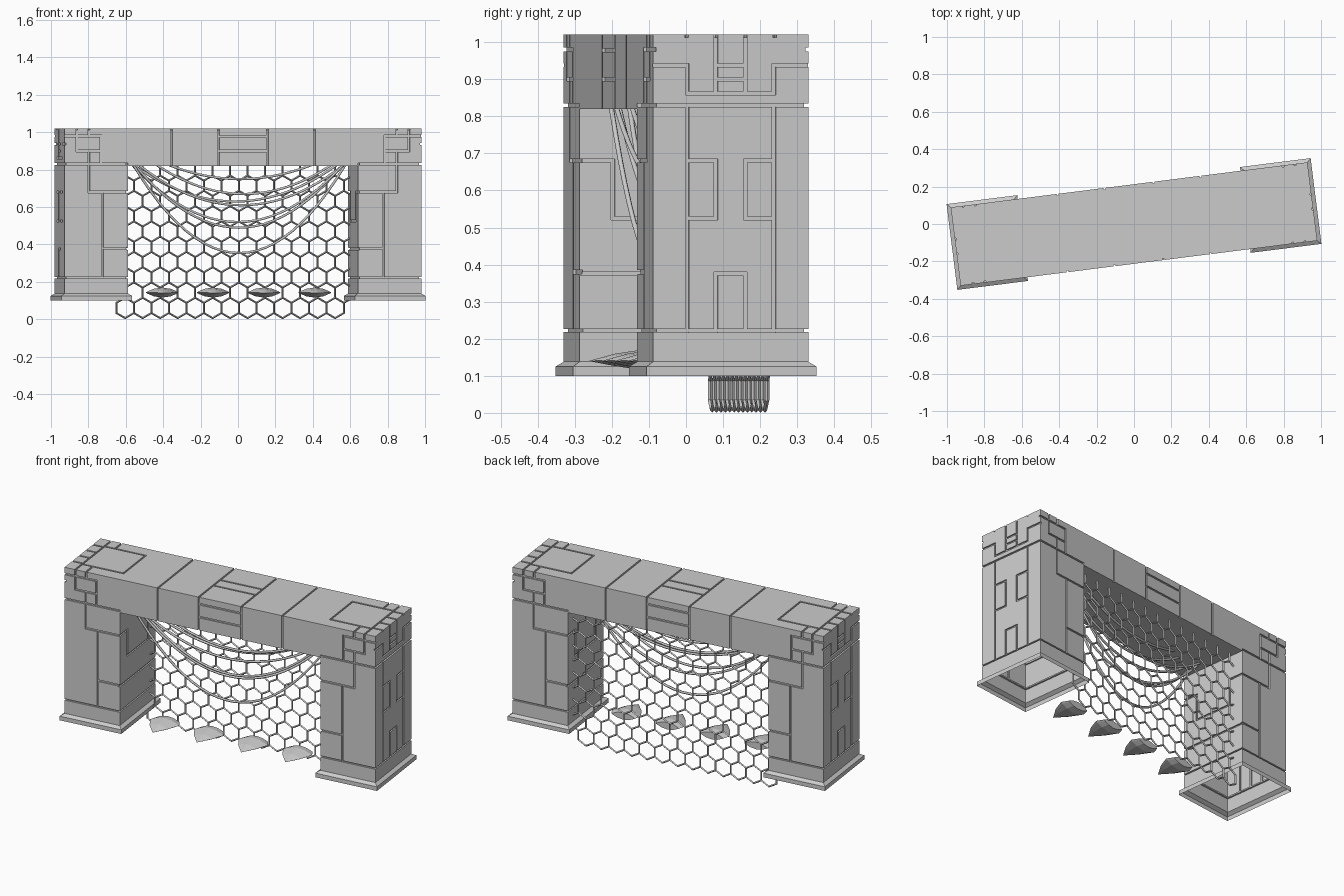
import bpy, bmesh, math
from mathutils import Matrix, Vector

if "Cube" in bpy.data.objects:
    bpy.data.objects.remove(bpy.data.objects["Cube"])

TURN = math.radians(7.2)      # the whole gate stands at a slight angle
OUT, INN, HALF = 0.961, 0.62, 0.211
TOP, UNDER, BASE, NECK = 1.02, 0.82, 0.222, 0.83

stone = bpy.data.materials.new("grey stone")
stone.use_nodes = True
GREY = (0.6, 0.6, 0.6, 1)
stone.diffuse_color = GREY
stone.node_tree.nodes["Principled BSDF"].inputs["Base Color"].default_value = GREY


def make(name, bm):
    bmesh.ops.recalc_face_normals(bm, faces=bm.faces)
    me = bpy.data.meshes.new(name)
    bm.to_mesh(me)
    bm.free()
    ob = bpy.data.objects.new(name, me)
    bpy.context.collection.objects.link(ob)
    ob.rotation_euler.z = TURN
    me.materials.append(stone)
    return ob


def box(bm, lo, hi):
    lo, hi = Vector(lo), Vector(hi)
    size = Matrix.Diagonal((*(hi - lo), 1))
    bmesh.ops.create_cube(bm, size=1, matrix=Matrix.Translation((lo + hi) / 2) @ size)


def groove(bm, axis, level, p, q, w=0.005, d=0.008):
    """Cutter along a straight line on the face where the given axis equals level."""
    lo = [min(a, b) - w for a, b in zip(p, q)]
    hi = [max(a, b) + w for a, b in zip(p, q)]
    lo.insert(axis, level - d)
    hi.insert(axis, level + d)
    box(bm, lo, hi)


def carve(ob, bm):
    cutter = make(ob.name + "_groove_cutter", bm)
    mod = ob.modifiers.new("grooves", 'BOOLEAN')
    mod.operation, mod.solver, mod.use_self, mod.object = 'DIFFERENCE', 'EXACT', True, cutter
    bpy.context.view_layer.update()
    ev = ob.evaluated_get(bpy.context.evaluated_depsgraph_get())
    me = bpy.data.meshes.new_from_object(ev)
    ob.modifiers.clear()
    ob.data = me
    bpy.data.objects.remove(cutter)


# Groove lines: (x, z) on front and back, (y, z) on the ends, (x, y) on top
FRONT = [((0.894, 0.9), (0.894, TOP)), ((0.829, 0.98), (0.829, TOP)),
         ((0.764, 0.98), (OUT, 0.98)), ((0.764, NECK), (0.764, 0.98)),
         ((0.764, 0.9), (0.894, 0.9)), ((0.83, 0.68), (0.83, 0.9)),
         ((INN, 0.68), (0.83, 0.68)), ((0.757, BASE), (0.757, 0.68)),
         ((INN, 0.38), (0.757, 0.38))]
END = [((0.118, BASE), (0.118, NECK)), ((0.118, 0.68), (0.04, 0.68)),
       ((0.04, 0.525), (0.04, 0.68)), ((0.04, 0.525), (0.118, 0.525)),
       ((0.04, BASE), (0.04, 0.375)), ((0, 0.375), (0.04, 0.375)),
       ((0.118, 0.938), (HALF, 0.938)), ((0.118, 0.862), (0.118, 0.938)),
       ((0, 0.862), (0.118, 0.862)), ((0.04, 0.862), (0.04, TOP)),
       ((0, 0.938), (0.04, 0.938)), ((0, 0.9), (0.04, 0.9))]
INSIDE = [((0.12, 0.525), (0.12, 0.68)), ((0, 0.525), (0.12, 0.525)),
          ((0.12, 0.68), (HALF, 0.68)), ((0, 0.375), (HALF, 0.375))]
CAP = [((0.895, 0), (0.895, HALF)), ((0.895, 0.04), (OUT, 0.04)),
       ((0.895, 0.12), (OUT, 0.12)), ((0.64, 0.13), (0.895, 0.13)),
       ((0.64, 0), (0.64, 0.13)), ((0.829, 0.13), (0.829, HALF))]

# Post outline from flared foot to top: (outward offset, height)
PROFILE = [(0.02, 0.1), (0.02, 0.125), (0, 0.138), (0, BASE - 0.004), (-0.01, BASE - 0.004),
           (-0.01, BASE + 0.004), (0, BASE + 0.004), (0, NECK - 0.005), (-0.01, NECK - 0.005),
           (-0.01, NECK + 0.005), (0, NECK + 0.005), (0, TOP)]


def post(name, s):
    bm = bmesh.new()
    rings = []
    for o, z in PROFILE:
        xs = (INN - o, OUT + o)
        rings.append([bm.verts.new((s * xs[i], j * (HALF + o), z))
                      for i, j in ((0, -1), (1, -1), (1, 1), (0, 1))])
    for a, b in zip(rings, rings[1:]):
        for i in range(4):
            k = (i + 1) % 4
            bm.faces.new((a[i], a[k], b[k], b[i]))
    bm.faces.new(rings[0])
    bm.faces.new(rings[-1])
    ob = make(name, bm)
    cut = bmesh.new()
    for t in (-1, 1):
        for (a, z), (b, y) in FRONT:
            groove(cut, 1, t * HALF, (s * a, z), (s * b, y))
        for lines, x in ((END, OUT), (INSIDE, INN)):
            for (a, z), (b, y) in lines:
                groove(cut, 0, s * x, (t * a, z), (t * b, y))
        for (a, c), (b, d) in CAP:
            groove(cut, 2, TOP, (s * a, t * c), (s * b, t * d))
    carve(ob, cut)
    # the post is hollow and open at the foot
    bm = bmesh.new()
    bm.from_mesh(ob.data)
    under = [f for f in bm.faces if f.calc_center_median().z < 0.101]
    bmesh.ops.delete(bm, geom=under, context='FACES')
    bm.to_mesh(ob.data)
    bm.free()


post("left_post", 1)
post("right_post", -1)

# Lintel with block joints and a three-band keystone
bm = bmesh.new()
box(bm, (-INN, -HALF, UNDER), (INN, HALF, TOP))
lintel = make("lintel", bm)
cut = bmesh.new()
for s in (-1, 1):
    for x in (0.132, 0.385):
        groove(cut, 2, TOP, (s * x, -HALF), (s * x, HALF))
        for t in (-1, 1):
            groove(cut, 1, t * HALF, (s * x, UNDER), (s * x, TOP))
    groove(cut, 2, TOP, (-0.132, s * 0.04), (0.132, s * 0.04))
    for z in (0.9, 0.978):
        groove(cut, 1, s * HALF, (-0.132, z), (0.132, z))
carve(lintel, cut)

# Hexagonal mesh screen
PITCH, NET_Y = 0.0943, 0.146
bm = bmesh.new()
for row in range(10):
    for col in range(13):
        cx = -0.59 + PITCH * (col + 0.5 * (row % 2))
        cz = 0.061 + row * PITCH * 0.866
        r = PITCH / math.sqrt(3)
        bm.faces.new([bm.verts.new((cx + r * math.sin(k * math.pi / 3), NET_Y,
                                    cz + r * math.cos(k * math.pi / 3))) for k in range(6)])
bmesh.ops.remove_doubles(bm, verts=bm.verts, dist=0.002)
net = make("hexagon_screen", bm)
wire = net.modifiers.new("strands", 'WIREFRAME')
wire.thickness, wire.use_boundary, wire.use_even_offset = 0.012, True, False

# Hanging cables: left end x, right end x, lowest z, left end y, right end y
CABLES = [(-0.58, 0.58, 0.354, -0.13, 0.02), (-0.57, 0.57, 0.49, -0.11, 0.05),
          (-0.58, 0.56, 0.52, -0.08, -0.05), (-0.55, 0.57, 0.61, -0.12, 0.0),
          (-0.57, 0.54, 0.63, -0.05, 0.06), (-0.45, 0.5, 0.67, -0.09, -0.02),
          (-0.38, 0.4, 0.75, -0.06, 0.03)]
curve = bpy.data.curves.new("hanging_cables", 'CURVE')
curve.dimensions, curve.bevel_depth, curve.bevel_resolution = '3D', 0.007, 1
for x0, x1, low, y0, y1 in CABLES:
    sp = curve.splines.new('POLY')
    sp.points.add(24)
    for i, p in enumerate(sp.points):
        f = i / 24
        z = low + (UNDER + 0.005 - low) * (2 * f - 1) ** 2
        p.co = (x0 + (x1 - x0) * f, y0 + (y1 - y0) * f, z, 1)
curve.materials.append(stone)
cables = bpy.data.objects.new("hanging_cables", curve)
cables.rotation_euler.z = TURN
bpy.context.collection.objects.link(cables)

# Floating teeth with a lens-shaped section, pointing forward
for n in range(4):
    bm = bmesh.new()
    cx = -0.417 + 0.274 * n
    rings = []
    for y, k in ((-0.03, 0.8), (-0.07, 1), (-0.14, 0.62)):
        ring = []
        for i in range(12):
            a = i * math.pi / 6
            high = math.sin(a) * abs(math.sin(a)) * 0.027
            ring.append(bm.verts.new((cx + 0.09 * k * math.cos(a), y, 0.143 + high * k)))
        rings.append(ring)
    tip = bm.verts.new((cx, -0.212, 0.14))
    bm.faces.new(rings[0])
    for i in range(12):
        j = (i + 1) % 12
        for a, b in zip(rings, rings[1:]):
            bm.faces.new((a[i], a[j], b[j], b[i]))
        bm.faces.new((rings[-1][i], rings[-1][j], tip))
    make("tooth_%d" % (n + 1), bm)
